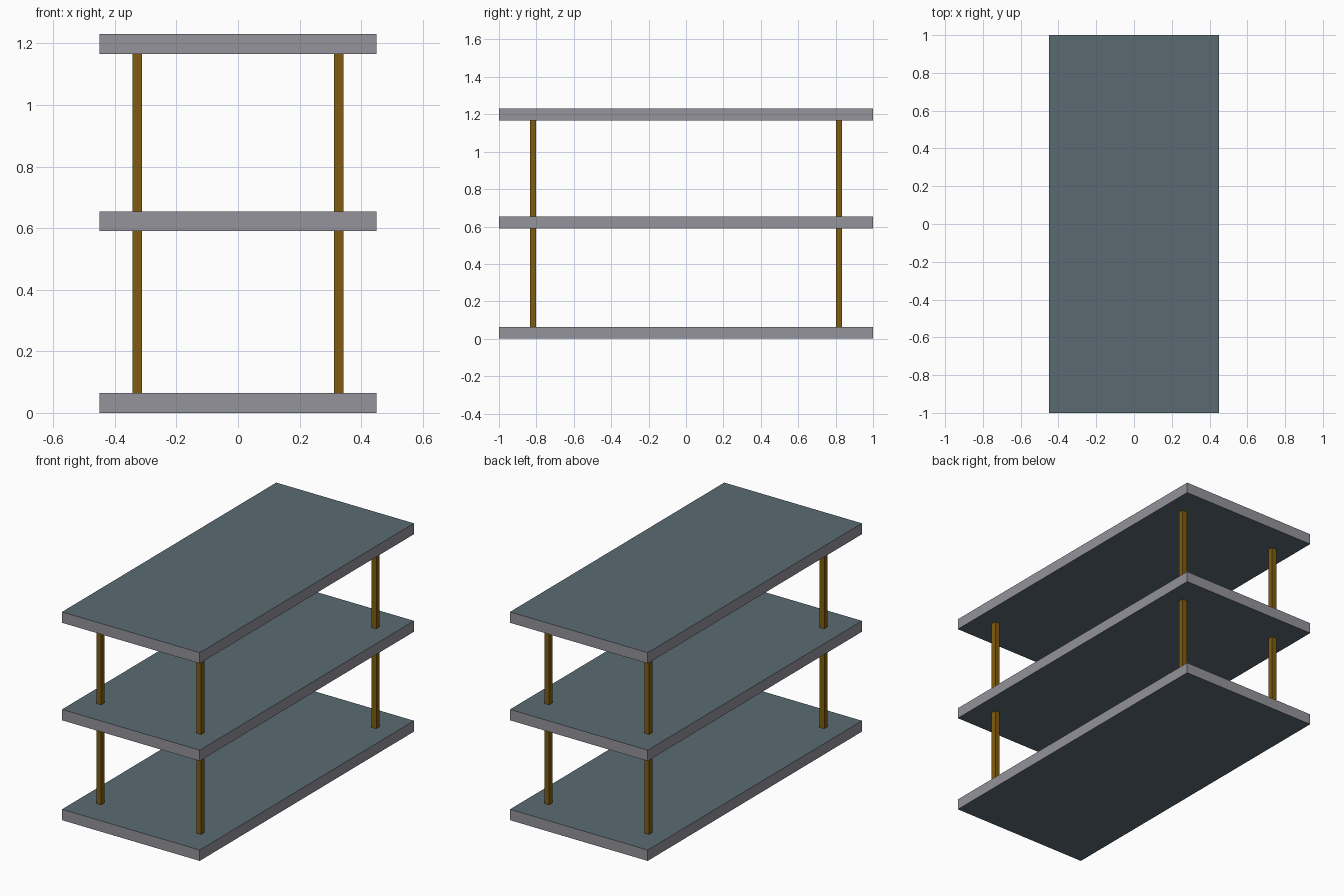
import bpy

if "Cube" in bpy.data.objects:
    bpy.data.objects.remove(bpy.data.objects["Cube"])

def material(name, rgb):
    # sRGB 0-255 to linear
    lin = [((c / 255 + 0.055) / 1.055) ** 2.4 for c in rgb]
    m = bpy.data.materials.new(name)
    m.diffuse_color = (*lin, 1)
    m.use_nodes = True
    m.node_tree.nodes["Principled BSDF"].inputs["Base Color"].default_value = m.diffuse_color
    return m

slate = material("slate_surface", (90, 107, 114))
grey = material("grey_edge", (148, 147, 155))
brown = material("brown_post", (128, 92, 15))

def box(name, center, size, mats):
    bpy.ops.mesh.primitive_cube_add(size=1, location=center)
    ob = bpy.context.object
    ob.name = name
    ob.scale = size
    bpy.ops.object.transform_apply(location=False, rotation=False, scale=True)
    for m in mats:
        ob.data.materials.append(m)
    return ob

T = 0.064                        # shelf thickness
LEVELS = [0.0, 0.59, 1.166]      # underside of each shelf

# Shelves: slate on top and bottom, grey around the edge
for name, z in zip(("bottom", "middle", "top"), LEVELS):
    shelf = box(name + "_shelf", (0, 0, z + T / 2), (0.9, 2.0, T), (slate, grey))
    for f in shelf.data.polygons:
        f.material_index = 0 if abs(f.normal.z) > 0.5 else 1

# Square posts at four corners between each pair of shelves
for tier, z0, z1 in (("lower", LEVELS[0] + T, LEVELS[1]), ("upper", LEVELS[1] + T, LEVELS[2])):
    for xn, sx in (("left", -1), ("right", 1)):
        for yn, sy in (("front", -1), ("back", 1)):
            box(f"{tier}_{yn}_{xn}_post", (sx * 0.327, sy * 0.817, (z0 + z1) / 2),
                (0.032, 0.032, z1 - z0), (brown,))
